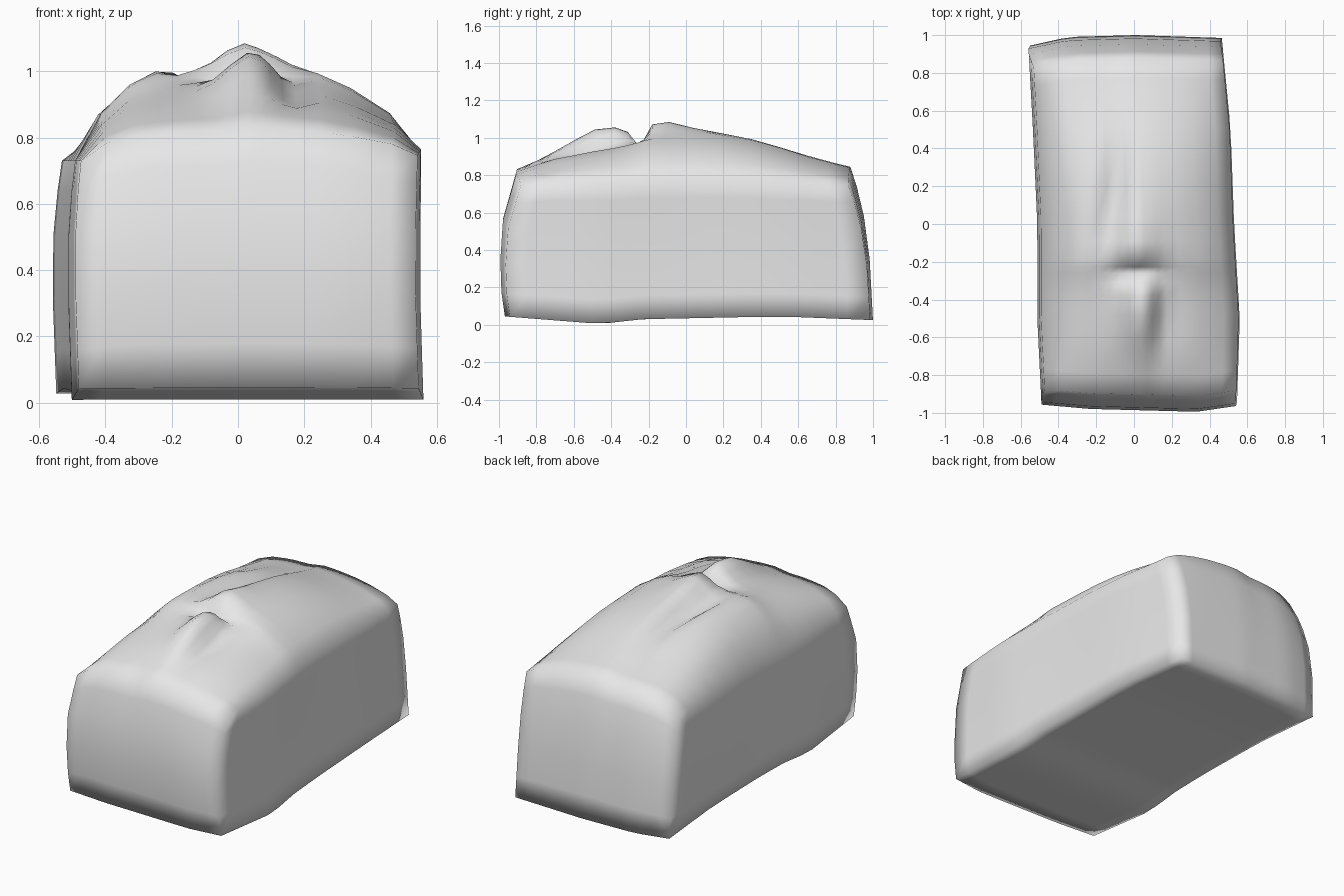
import bpy, bmesh, math

if "Cube" in bpy.data.objects:
    bpy.data.objects.remove(bpy.data.objects["Cube"], do_unlink=True)


def interp(t, pts):
    """Piecewise linear profile lookup."""
    if t <= pts[0][0]:
        return pts[0][1]
    for (a, p), (b, q) in zip(pts, pts[1:]):
        if t <= b:
            return p + (q - p) * (t - a) / (b - a)
    return pts[-1][1]


# Edge loops across, along and up the loaf
U = [-1, -.85, -.68, -.52, -.4, -.3, -.2, -.1, 0, .07, .13, .2, .28, .42, .62, .85, 1]
V = [-1, -.88, -.76, -.66, -.54, -.42, -.345, -.29, -.25, -.2, -.1, .05, .22, .4, .58, .74, .88, 1]
W = [0, .17, .4, .68, .87, 1]

# Profiles of the loaf
LEFT = [(-.95, -.49), (-.5, -.512), (0, -.512), (.5, -.535), (.95, -.56)]
RIGHT = [(-.96, .545), (-.5, .56), (0, .53), (.5, .512), (.98, .465)]
CROWN = [(-1, .73), (-.84, .88), (-.66, .955), (-.4, .985), (-.2, .99), (0, 1.03),
         (.2, 1.02), (.52, .98), (.84, .88), (1, .775)]
RISE = [(-.91, .33), (-.7, .6), (-.5, .74), (-.34, .83), (-.2, 1), (.15, 1),
        (.4, .86), (.7, .53), (.88, .38)]
BASE = [(-.97, .045), (-.46, .005), (-.23, .03), (.5, .045), (1, .025)]
FRONT = [(0, .97), (.28, 1), (.68, .98), (1, .91)]
BACK = [(0, 1), (.45, .98), (.77, .94), (1, .88)]
FRONT_PLAN = [(-1, .962), (-.5, .985), (.6, 1), (1, .97)]
BACK_PLAN = [(-1, .945), (-.6, .99), (.1, 1), (1, .985)]

# Crust lumps and splits: x, y, x radius, y radius, height, slant of x with y
LUMPS = [
    (.05, -.45, .13, .20, .095, .1),      # front flap
    (.155, -.46, .06, .20, -.075, .0),    # crease beside the flap
    (.02, -.25, .12, .05, -.11, .0),      # split between the two lumps
    (-.01, -.12, .13, .17, .055, .1),     # rear lump
    (-.23, -.05, .09, .35, .035, .1),     # long ridge
    (-.13, .08, .06, .30, -.055, .22),    # long crease
]


def top_height(u, x, y):
    z = .73 + (interp(u, CROWN) - .73) * interp(y, RISE)
    for cx, cy, rx, ry, h, slant in LUMPS:
        dx = (x - cx - slant * (y - cy)) / rx
        dy = (y - cy) / ry
        z += h * math.exp(-(dx * dx + dy * dy))
    return z


def place(u, v, w):
    """Shape a box grid point into the loaf."""
    if v < 0:
        y = v * interp(w, FRONT) * interp(u, FRONT_PLAN)
    else:
        y = v * interp(w, BACK) * interp(u, BACK_PLAN)
    lo, hi = interp(y, LEFT), interp(y, RIGHT)
    lo *= interp(w, [(0, .98), (.4, 1), (.75, 1), (1, .96)])
    hi *= interp(w, [(0, 1), (.5, .98), (1, .99)])
    x = lo + (hi - lo) * (u + 1) / 2
    b = interp(y, BASE)
    return x, y, b + (top_height(u, x, y) - b) * w


bm = bmesh.new()
cache = {}


def vert(i, j, k):
    if (i, j, k) not in cache:
        cache[i, j, k] = bm.verts.new(place(U[i], V[j], W[k]))
    return cache[i, j, k]


def skin(na, nb, at):
    """Fill one side of the box grid with quads."""
    for a in range(na):
        for b in range(nb):
            bm.faces.new([vert(*at(a, b)), vert(*at(a + 1, b)),
                          vert(*at(a + 1, b + 1)), vert(*at(a, b + 1))])


nu, nv, nw = len(U) - 1, len(V) - 1, len(W) - 1
for k in (0, nw):                                   # underside and crust
    skin(nu, nv, lambda a, b: (a, b, k))
for j in (0, nv):                                   # front and back ends
    skin(nu, nw, lambda a, b: (a, j, b))
for i in (0, nu):                                   # long sides
    skin(nv, nw, lambda a, b: (i, a, b))
bmesh.ops.recalc_face_normals(bm, faces=bm.faces[:])
for f in bm.faces:
    f.smooth = True

mesh = bpy.data.meshes.new("bread_loaf")
bm.to_mesh(mesh)
bm.free()
loaf = bpy.data.objects.new("bread_loaf", mesh)
bpy.context.collection.objects.link(loaf)

# Plain light grey
grey = bpy.data.materials.new("light grey")
grey.use_nodes = True
colour = (.8, .8, .8, 1)
grey.diffuse_color = colour
grey.node_tree.nodes["Principled BSDF"].inputs["Base Color"].default_value = colour
mesh.materials.append(grey)
